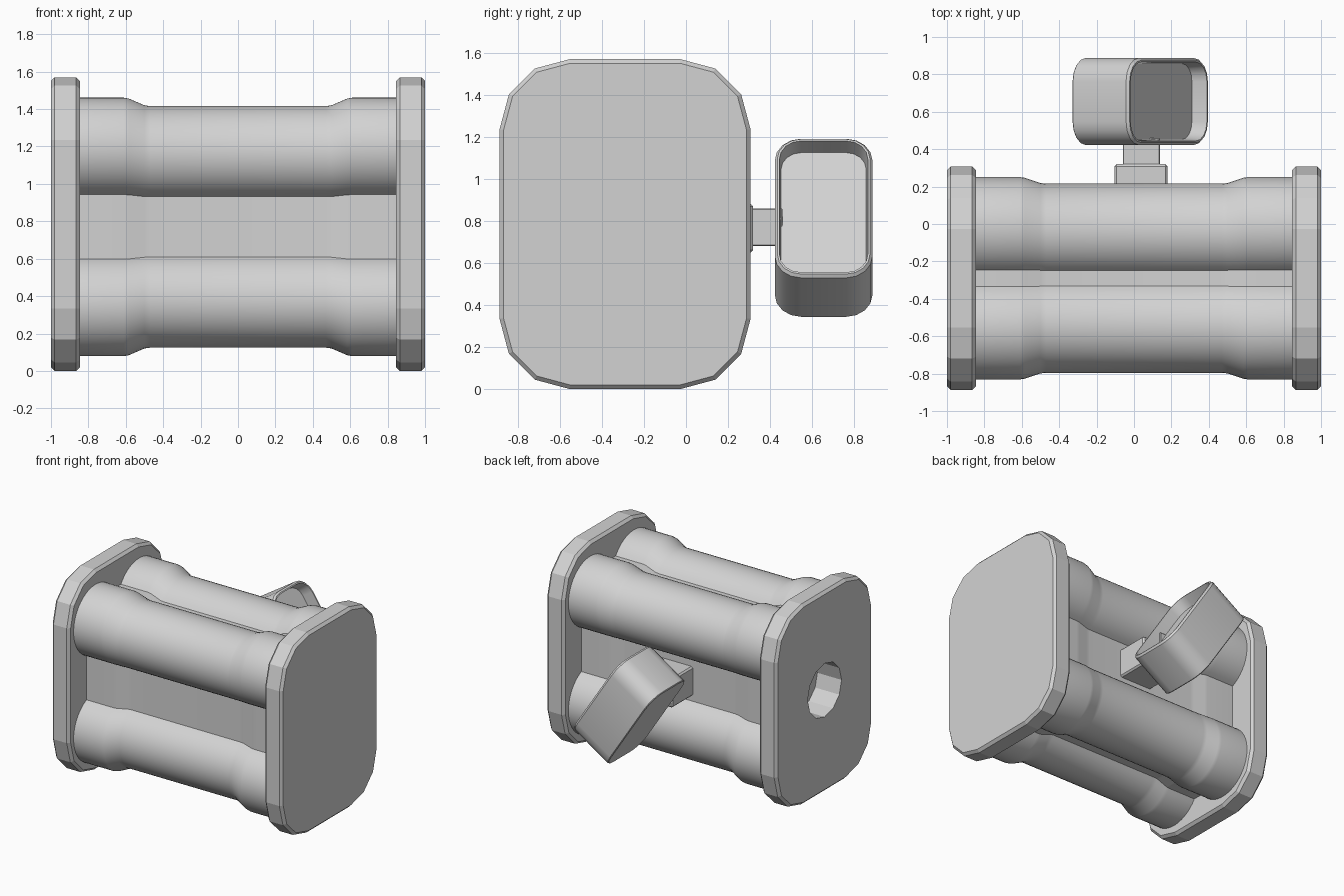
import bpy
import bmesh
from math import sin, cos, pi, radians, atan2
from mathutils import Vector

old = bpy.data.objects.get("Cube")
if old:
    bpy.data.objects.remove(old, do_unlink=True)

grey = bpy.data.materials.new("plain grey")
grey.use_nodes = True
tone = (0.65, 0.65, 0.65, 1)
grey.diffuse_color = tone
grey.node_tree.nodes["Principled BSDF"].inputs["Base Color"].default_value = tone

MID_Y = -0.29


def rounded_rect(width, height, radius, steps):
    """Closed outline in the (y, z) plane."""
    points = []
    for k, (sy, sz) in enumerate([(1, 1), (-1, 1), (-1, -1), (1, -1)]):
        cy, cz = sy * (width / 2 - radius), sz * (height / 2 - radius)
        for i in range(steps + 1):
            a = (k + i / steps) * pi / 2
            points.append((cy + radius * cos(a), cz + radius * sin(a)))
    return points


def clover(scale):
    """Outline of four joined tubes with flat webs between them."""
    cy, cz, r, steps = 0.27, 0.42, 0.271, 28
    start, end = radians(-66), radians(146)
    arc = []
    for i in range(steps + 1):
        a = start + (end - start) * i / steps
        arc.append((cy + r * cos(a), cz + r * sin(a)))
    back = arc[::-1]
    points = (arc + [(-y, z) for y, z in back]
              + [(-y, -z) for y, z in arc] + [(y, -z) for y, z in back])
    return [(y * scale, z * scale) for y, z in points]


def finish(obj, angle):
    obj.data.materials.clear()
    obj.data.materials.append(grey)
    bpy.ops.object.select_all(action='DESELECT')
    obj.select_set(True)
    bpy.context.view_layer.objects.active = obj
    if angle:
        bpy.ops.object.shade_smooth_by_angle(angle=radians(angle))


def loft(name, rings, location, tilt=0, angle=0):
    """Skin outlines placed along local x, closing both ends."""
    bm = bmesh.new()
    loops = [[bm.verts.new((x, y, z)) for y, z in outline] for x, outline in rings]
    n = len(loops[0])
    for a, b in zip(loops, loops[1:]):
        for i in range(n):
            j = (i + 1) % n
            bm.faces.new((a[i], a[j], b[j], b[i]))
    bm.faces.new(loops[0][::-1])
    bm.faces.new(loops[-1])
    bmesh.ops.recalc_face_normals(bm, faces=bm.faces)
    mesh = bpy.data.meshes.new(name)
    bm.to_mesh(mesh)
    bm.free()
    obj = bpy.data.objects.new(name, mesh)
    bpy.context.collection.objects.link(obj)
    obj.location = location
    obj.rotation_euler.y = tilt
    finish(obj, angle)
    return obj


def block(name, low, high, bevel):
    low, high = Vector(low), Vector(high)
    bpy.ops.mesh.primitive_cube_add(size=1, location=(low + high) / 2)
    obj = bpy.context.object
    obj.name = name
    obj.scale = high - low
    bpy.ops.object.transform_apply(location=False, rotation=False, scale=True)
    mod = obj.modifiers.new("soft edges", 'BEVEL')
    mod.width, mod.segments = bevel, 1
    finish(obj, 0)


# Four-tube body, narrower along its middle
body = loft("tube_body",
            [(x, clover(s)) for x, s in
             [(-0.86, 1), (-0.61, 1), (-0.585, 0.994), (-0.5, 0.941), (-0.47, 0.935),
              (0.47, 0.935), (0.5, 0.941), (0.585, 0.994), (0.61, 1), (0.86, 1)]],
            (0, MID_Y, 0.77), angle=35)

# End plates with chamfered rims
W, H, R, C = 1.195, 1.57, 0.335, 0.02
outer = rounded_rect(W, H, R, 3)
inner = rounded_rect(W - 2 * C, H - 2 * C, R - C, 3)
T = 0.0775
plate_rings = [(-T, inner), (C - T, outer), (T - C, outer), (T, inner)]
loft("left_end_plate", plate_rings, (1 - T, MID_Y, H / 2))
right_plate = loft("right_end_plate", plate_rings, (T - 1, MID_Y, H / 2))

# Round socket sunk through the right plate into the body
bpy.ops.mesh.primitive_cylinder_add(vertices=12, radius=0.21, depth=0.3,
                                    location=(-0.94, MID_Y, 0.80),
                                    rotation=(0, pi / 2, 0))
cutter = bpy.context.object
cutter.name = "socket_cutter"
cutter.hide_render = True
cutter.data.materials.append(grey)
for obj in (body, right_plate):
    bpy.ops.object.select_all(action='DESELECT')
    obj.select_set(True)
    bpy.context.view_layer.objects.active = obj
    cut = obj.modifiers.new("socket", 'BOOLEAN')
    cut.operation, cut.solver, cut.object = 'DIFFERENCE', 'EXACT', cutter
    bpy.ops.object.modifier_apply(modifier=cut.name)
bpy.data.objects.remove(cutter, do_unlink=True)

# Bracket on the back
block("bracket_base", (-0.105, 0.05, 0.65), (0.18, 0.32, 0.88), 0.012)
block("bracket_neck", (-0.06, 0.28, 0.68), (0.14, 0.46, 0.86), 0.005)

# Tilted cup with a shallow open front
w, h, r = 0.465, 0.79, 0.125


def cup_ring(inset):
    return rounded_rect(w - 2 * inset, h - 2 * inset, r - inset, 4)


loft("tilted_cup",
     [(-0.18, cup_ring(0.006)), (-0.174, cup_ring(0)), (0.165, cup_ring(0)),
      (0.18, cup_ring(0.012)), (0.18, cup_ring(0.022)), (0.09, cup_ring(0.03))],
     (0.035, 0.655, 0.77), tilt=-atan2(0.546, 0.838), angle=35)
